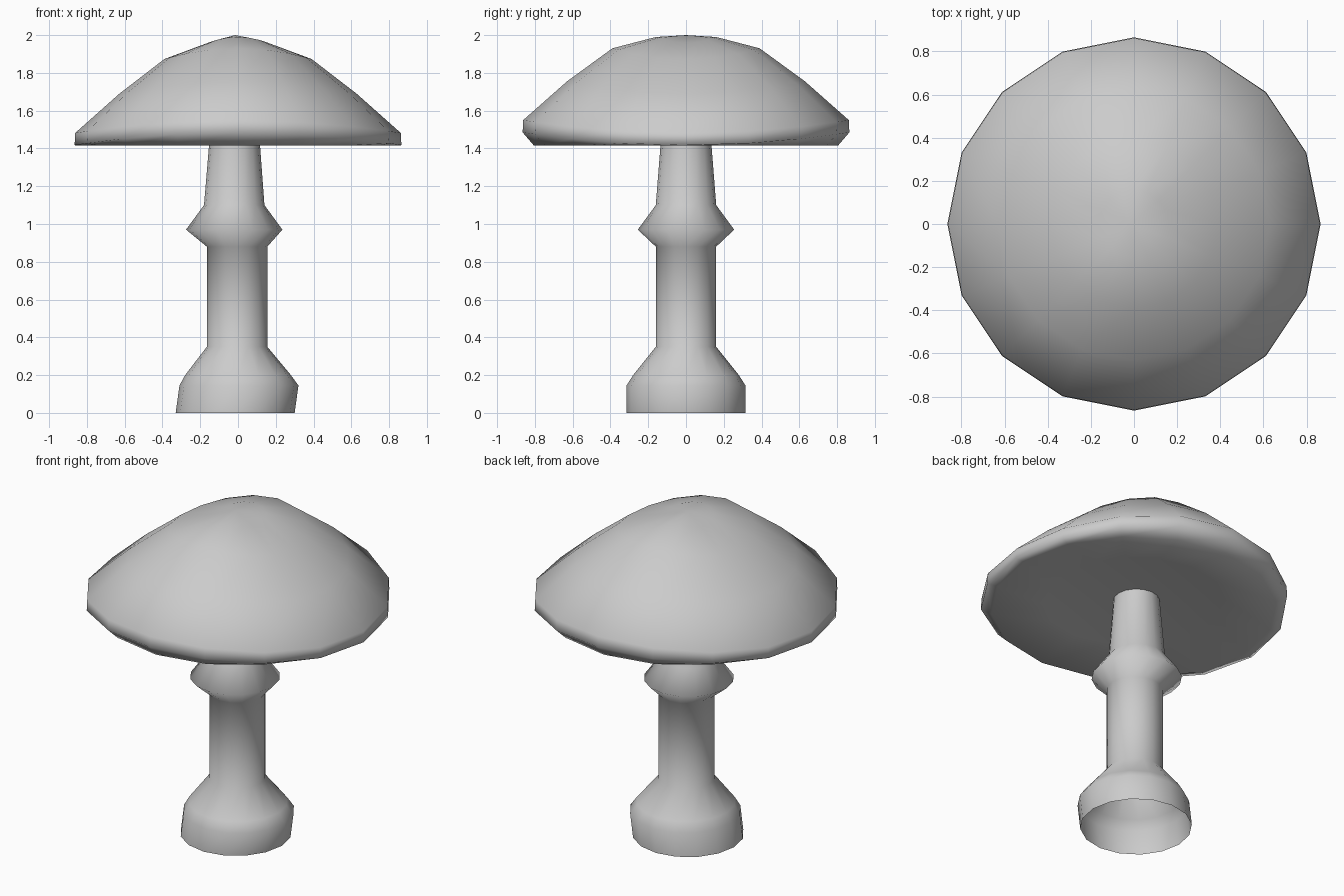
import bpy, bmesh, math

cube = bpy.data.objects.get("Cube")
if cube:
    bpy.data.objects.remove(cube, do_unlink=True)

grey = bpy.data.materials.new("plain_grey")
grey.use_nodes = True
colour = (0.6, 0.6, 0.6, 1)
grey.diffuse_color = colour
grey.node_tree.nodes["Principled BSDF"].inputs["Base Color"].default_value = colour


def lathe(name, profile, sides, droop=0):
    """Skin rings of (radius, z, x offset); a zero radius closes to a point.
    Droop lowers the upper rings towards both sides, leaving the underside."""
    bm = bmesh.new()
    rings = []
    outermost = max(radius for radius, z, shift in profile)
    edge = next(i for i, p in enumerate(profile) if p[0] == outermost)
    for index, (radius, z, shift) in enumerate(profile):
        sag = droop * (1 - (1 - radius / outermost) ** 3) if index >= edge else 0
        ring = []
        for i in range(sides if radius else 1):
            a = math.tau * i / sides
            ring.append(bm.verts.new((radius * math.cos(a) + shift, radius * math.sin(a),
                                      z - sag * math.cos(a) ** 2)))
        rings.append(ring)
    for low, high in zip(rings, rings[1:]):
        for i in range(sides):
            j = (i + 1) % sides
            corners = [low[i % len(low)], low[j % len(low)],
                       high[j % len(high)], high[i % len(high)]]
            bm.faces.new(list(dict.fromkeys(corners)))
    mesh = bpy.data.meshes.new(name)
    bm.to_mesh(mesh)
    bm.free()
    mesh.materials.append(grey)
    mesh.shade_smooth()
    obj = bpy.data.objects.new(name, mesh)
    bpy.context.collection.objects.link(obj)


# Stem, open underneath, with a bulb foot and a collar
lathe("stem", [
    (0.315, 0, -0.015), (0.315, 0.145, 0.005), (0.28, 0.2, 0),
    (0.16, 0.35, -0.005), (0.16, 0.88, -0.005), (0.255, 0.97, -0.02),
    (0.16, 1.1, -0.02), (0.13, 1.48, -0.018)], 16)

# Cap with a shallow hollow underside, drooping towards both sides
lathe("cap", [
    (0, 1.475, 0), (0.5, 1.46, 0), (0.805, 1.415, 0),
    (0.865, 1.485, 0), (0.862, 1.55, 0), (0.63, 1.755, 0),
    (0.39, 1.93, 0), (0.16, 1.99, 0), (0, 2, -0.015)], 16, 0.068)
